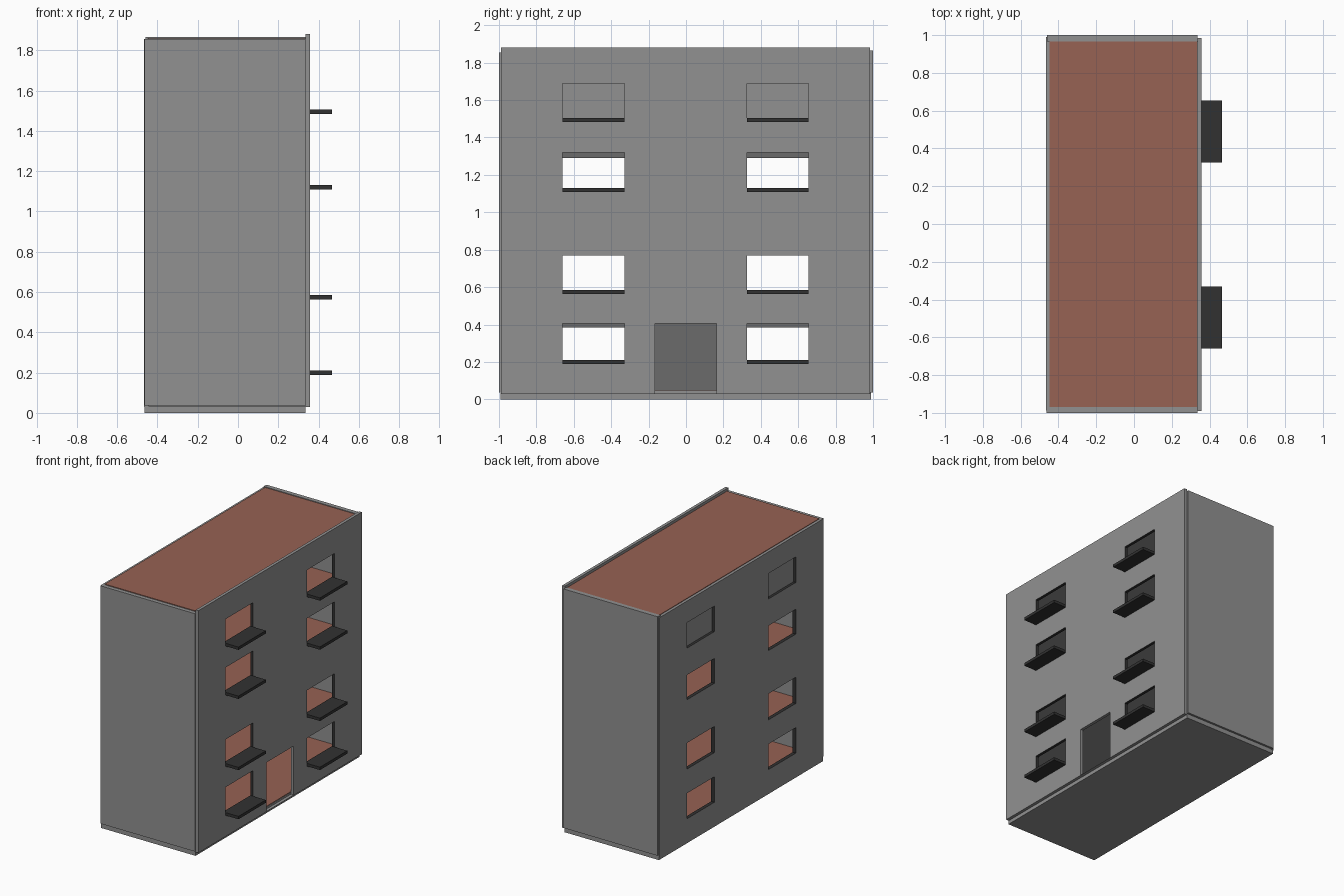
import bpy, bmesh

if "Cube" in bpy.data.objects:
    bpy.data.objects.remove(bpy.data.objects["Cube"])


def material(name, rgb):
    m = bpy.data.materials.new(name)
    m.diffuse_color = (*rgb, 1)
    m.use_nodes = True
    m.node_tree.nodes["Principled BSDF"].inputs["Base Color"].default_value = m.diffuse_color
    return m


PLASTER = material("plaster", (0.285, 0.285, 0.285))
SHADE = material("inner_plaster", (0.145, 0.145, 0.145))
TILE = material("terracotta", (0.31, 0.122, 0.088))
DARK = material("dark_slab", (0.031, 0.031, 0.031))


def boxes(name, ranges, mat=PLASTER):
    """One object made of boxes given as (x0, x1, y0, y1, z0, z1)."""
    bm = bmesh.new()
    for x0, x1, y0, y1, z0, z1 in ranges:
        vs = bmesh.ops.create_cube(bm, size=1)["verts"]
        for v in vs:
            v.co = ((x0 + x1) / 2 + v.co.x * (x1 - x0),
                    (y0 + y1) / 2 + v.co.y * (y1 - y0),
                    (z0 + z1) / 2 + v.co.z * (z1 - z0))
    me = bpy.data.meshes.new(name)
    bm.to_mesh(me)
    bm.free()
    ob = bpy.data.objects.new(name, me)
    bpy.context.collection.objects.link(ob)
    me.materials.append(mat)
    return ob


def cut(wall, openings, mat=DARK):
    """Cut openings; their reveals take the cutter's material."""
    cutter = boxes(wall.name + "_cutter", openings, mat)
    cutter.hide_render = True
    cutter.hide_viewport = True
    mod = wall.modifiers.new("openings", "BOOLEAN")
    mod.operation = "DIFFERENCE"
    mod.solver = "EXACT"
    mod.material_mode = "TRANSFER"
    mod.object = cutter


COLUMNS = [(-0.66, -0.33), (0.325, 0.655)]
FRONT_ROWS = [(0.20, 0.405), (0.575, 0.77), (1.12, 1.32), (1.495, 1.69)]
BACK_ROWS = [(0.19, 0.385), (0.57, 0.77), (1.10, 1.29), (1.495, 1.69)]

# Foundation and side walls
boxes("base", [(-0.463, 0.335, -0.992, 0.988, 0, 0.034)])
boxes("side_wall_front", [(-0.463, 0.335, -1.0, -0.97, 0.036, 1.855)])
boxes("side_wall_back", [(-0.46, 0.335, 0.967, 1.0, 0.037, 1.865)])

# Facade with dark window reveals and a plain doorway
facade = boxes("facade", [(0.335, 0.358, -0.99, 0.985, 0.028, 1.88)])
cut(facade, [(0.28, 0.42, *c, *r) for c in COLUMNS for r in FRONT_ROWS])
cut(facade, [(0.28, 0.42, -0.165, 0.162, 0.031, 0.405)], PLASTER)

# Rear wall and its darker inner lining, the top row closed by panes
rear_openings = [(-0.52, -0.40, *c, *r) for c in COLUMNS for r in BACK_ROWS]
rear = boxes("rear_wall", [(-0.467, -0.443, -0.988, 0.99, 0.03, 1.855)])
cut(rear, rear_openings)
lining = boxes("rear_lining", [(-0.443, -0.440, -0.97, 0.967, 0.04, 1.83)], SHADE)
cut(lining, rear_openings)
boxes("rear_panes", [(-0.447, -0.437, a - 0.003, b + 0.003, 1.492, 1.693)
                     for a, b in COLUMNS])

# Floors and roof: grey slabs with terracotta tops
LEVELS = [0.05, 0.44, 0.965, 1.355, 1.861]
for i, z in enumerate(LEVELS):
    kind = "roof" if i == 4 else f"floor_{i + 1}"
    boxes(kind + "_slab", [(-0.443, 0.335, -0.97, 0.967, z - 0.022, z - 0.004)])
    boxes(kind + "_tiles", [(-0.448, 0.333, -0.97, 0.965, z - 0.004, z)], TILE)

# Balcony slabs at the facade windows
for i, (z, _) in enumerate(FRONT_ROWS):
    boxes(f"balconies_{i + 1}", [(0.336, 0.466, a, b, z - 0.012, z + 0.010)
                                 for a, b in COLUMNS], DARK)
